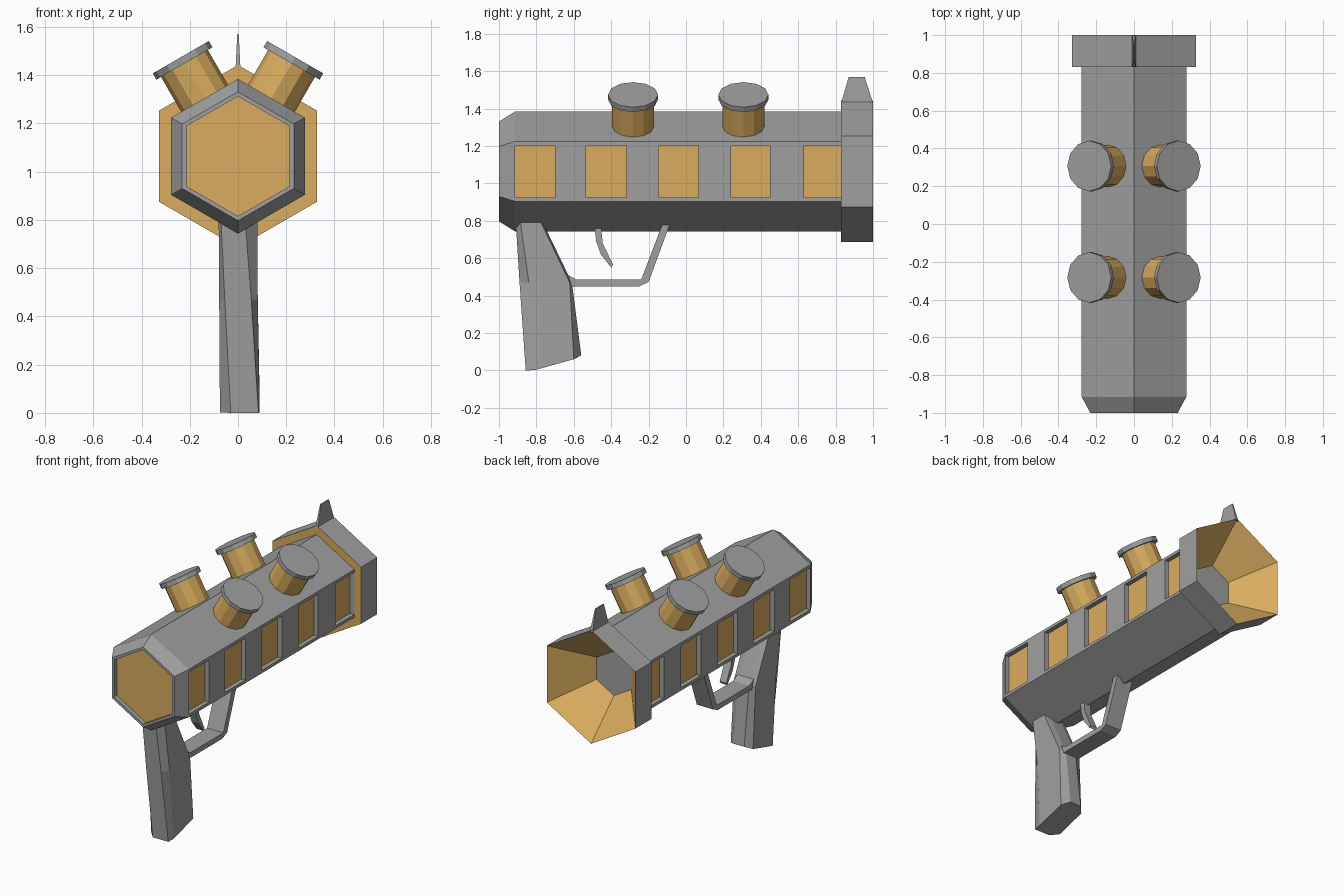
import bpy, bmesh, math
from mathutils import Matrix, Vector

cube = bpy.data.objects.get("Cube")
if cube:
    bpy.data.objects.remove(cube, do_unlink=True)


def material(name, rgb):
    m = bpy.data.materials.new(name)
    m.use_nodes = True
    m.diffuse_color = (*rgb, 1)
    node = next(n for n in m.node_tree.nodes if n.type == 'BSDF_PRINCIPLED')
    node.inputs["Base Color"].default_value = (*rgb, 1)
    return m


GREY = material("grey", (0.35, 0.35, 0.35))
GOLD = material("gold", (0.70, 0.415, 0.115))
AXIS_Z = 1.064      # height of the barrel axis
RECESS = 0.03


def finish(name, bm, *mats):
    bmesh.ops.recalc_face_normals(bm, faces=bm.faces)
    me = bpy.data.meshes.new(name)
    bm.to_mesh(me)
    bm.free()
    for m in mats:
        me.materials.append(m)
    ob = bpy.data.objects.new(name, me)
    bpy.context.scene.collection.objects.link(ob)
    return ob


def loft(rings, cap_start=True, cap_end=True):
    """Bridge closed rings; returns the bmesh, the strips of faces and the caps."""
    bm = bmesh.new()
    loops = [[bm.verts.new(p) for p in r] for r in rings]
    n = len(loops[0])
    strips = [[bm.faces.new((a[i], a[(i + 1) % n], b[(i + 1) % n], b[i]))
               for i in range(n)] for a, b in zip(loops, loops[1:])]
    start = bm.faces.new(loops[0]) if cap_start else None
    end = bm.faces.new(loops[-1]) if cap_end else None
    bmesh.ops.recalc_face_normals(bm, faces=bm.faces)
    return bm, strips, start, end


def prism(name, profile, half):
    """Extrude a (y, z) side profile across x."""
    bm = loft([[(x, y, z) for y, z in profile] for x in (-half, half)])[0]
    return finish(name, bm, GREY)


# Barrel: hexagonal tube with a row of window bays on each side
def barrel_ring(r, y):
    a = r * math.cos(math.radians(30))
    half = [(0, r), (a, r / 2), (a, r * 0.4375), (a, -r * 0.4375), (a, -r / 2)]
    pts = half + [(-x, -z) for x, z in half]
    return [(x, y, AXIS_Z + z) for x, z in pts]


stations = [-0.915, -0.70, -0.535, -0.318, -0.148, 0.066, 0.24, 0.45, 0.63, 0.83]
rings = [barrel_ring(0.267, -1)] + [barrel_ring(0.32, y) for y in stations]
bm, strips, front, _ = loft(rings, cap_end=False)
windows = [f for s in strips[1::2] for f in s
           if abs(f.normal.x) > 0.9 and abs(f.calc_center_median().z - AXIS_Z) < 0.02]
bmesh.ops.inset_individual(bm, faces=[front], thickness=0.019, depth=0)
bmesh.ops.inset_individual(bm, faces=windows + [front], thickness=0, depth=-RECESS)
for f in windows + [front]:
    f.material_index = 1
finish("barrel", bm, GREY, GOLD)


# Muzzle: hexagonal collar with a funnel narrowing to a small bore
def hexagon(r, y):
    return [(r * math.sin(k * math.pi / 3), y, AXIS_Z + r * math.cos(k * math.pi / 3))
            for k in range(6)]


bm, strips, _, bore = loft([hexagon(0.32, 0.83), hexagon(0.378, 0.83),
                            hexagon(0.378, 1.0), hexagon(0.148, 0.76)], cap_start=False)
for f in strips[0] + strips[2]:
    f.material_index = 1
finish("muzzle_collar", bm, GREY, GOLD)

# Sight fin on the collar, thinner and shorter at its tip
fin = [[(-w, y0, z), (w, y0, z), (w, y1, z), (-w, y1, z)]
       for w, y0, y1, z in ((0.01, 0.83, 1.0, 1.43), (0.003, 0.87, 0.955, 1.57))]
finish("sight_fin", loft(fin)[0], GREY)


# Knobs standing square on the two upper faces
def knob_part(name, radius, low, high, side, y, mat):
    bm = bmesh.new()
    place = (Matrix.Translation((0, y, AXIS_Z))
             @ Matrix.Rotation(math.radians(30 * side), 4, 'Y')
             @ Matrix.Translation((0, 0, (low + high) / 2)))
    bmesh.ops.create_cone(bm, cap_ends=True, segments=12, radius1=radius,
                          radius2=radius, depth=high - low, matrix=place)
    finish(name, bm, mat)


for side, label in ((1, "left"), (-1, "right")):
    for y, place in ((-0.283, "front"), (0.307, "back")):
        knob_part(f"{place}_{label}_knob_stem", 0.112, 0.26, 0.45, side, y, GOLD)
        knob_part(f"{place}_{label}_knob_cap", 0.134, 0.444, 0.474, side, y, GREY)


# Grip: chamfered section whose front face skews sideways as it goes down
def grip_ring(y0, y1, z0, z1, left, right, f_left, f_right, front_cut, rear_cut):
    pts = [(f_left, y0), (f_right, y0), (right, y0 + front_cut), (right, y1 - rear_cut),
           (right * 0.5, y1), (left * 0.5, y1), (left, y1 - rear_cut), (left, y0 + front_cut)]
    return [(x, y, z0 + (z1 - z0) * ((y - y0) / (y1 - y0)) ** 2) for x, y in pts]


grip = [grip_ring(-0.91, -0.765, 0.79, 0.79, -0.08, 0.08, -0.07, 0.03, 0.025, 0.01),
        grip_ring(-0.89, -0.61, 0.47, 0.47, -0.078, 0.082, -0.055, 0.055, 0.05, 0.012),
        grip_ring(-0.857, -0.56, 0.0, 0.08, -0.075, 0.09, -0.03, 0.085, 0.05, 0.04)]
finish("grip", loft(grip)[0], GREY)

# Trigger guard and trigger
prism("trigger_guard", [(-0.085, 0.785), (-0.20, 0.473), (-0.25, 0.45), (-0.61, 0.45),
                        (-0.63, 0.51), (-0.585, 0.485), (-0.24, 0.485), (-0.125, 0.785)], 0.06)
prism("trigger", [(-0.49, 0.77), (-0.455, 0.77), (-0.445, 0.68), (-0.39, 0.565),
                  (-0.40, 0.55), (-0.455, 0.62), (-0.48, 0.69)], 0.025)
